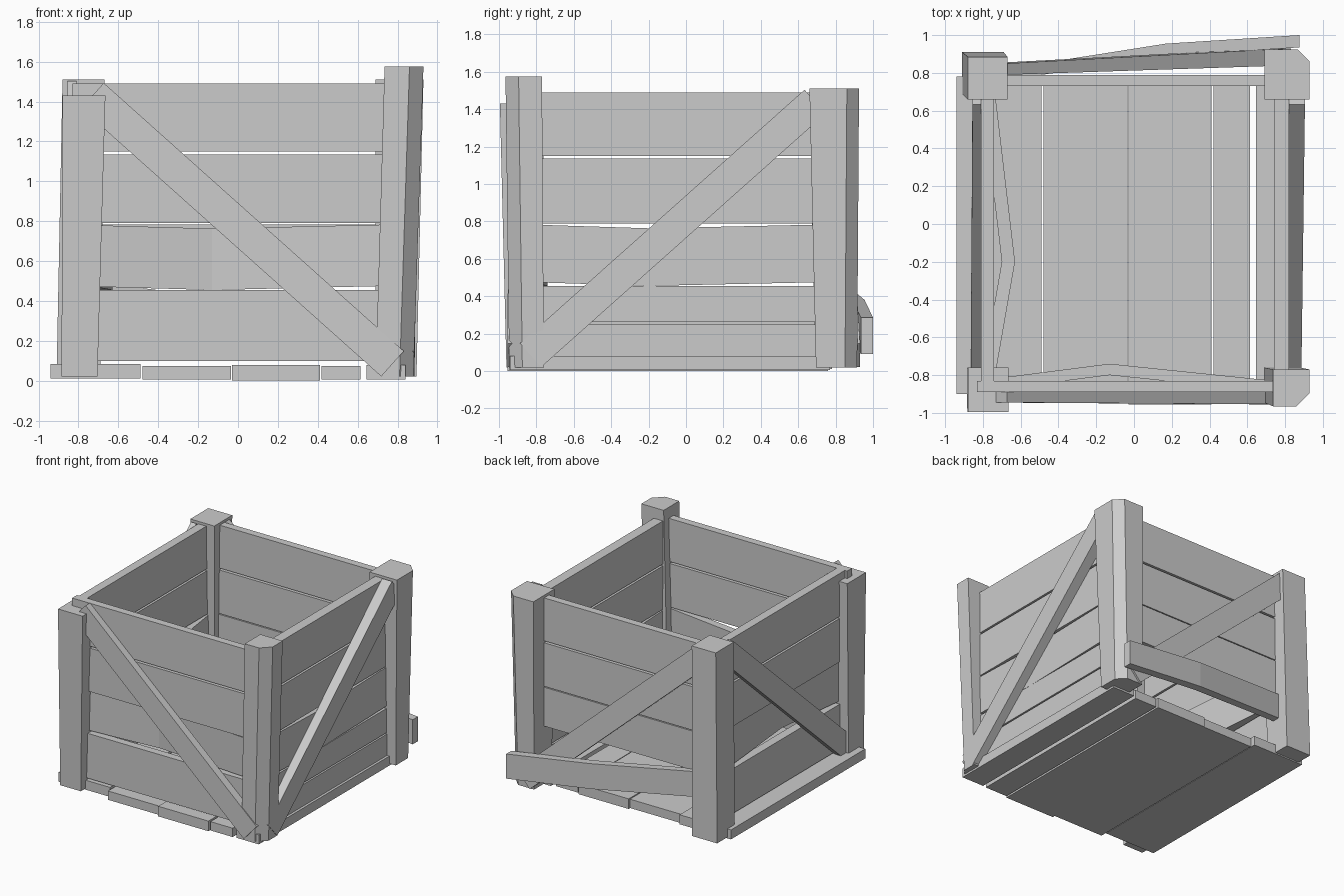
import bpy
import bmesh
from mathutils import Vector

cube = bpy.data.objects.get("Cube")
if cube:
    bpy.data.objects.remove(cube, do_unlink=True)

wood = bpy.data.materials.new("plain_grey_wood")
wood.use_nodes = True
GREY = (0.6, 0.6, 0.6, 1)
wood.diffuse_color = GREY
wood.node_tree.nodes["Principled BSDF"].inputs["Base Color"].default_value = GREY


def loft(name, rings):
    """Skin equal point rings into a capped solid."""
    bm = bmesh.new()
    loops = [[bm.verts.new(p) for p in ring] for ring in rings]
    n = len(loops[0])
    for a, b in zip(loops, loops[1:]):
        for i in range(n):
            j = (i + 1) % n
            bm.faces.new((a[i], a[j], b[j], b[i]))
    bm.faces.new(loops[0][::-1])
    bm.faces.new(loops[-1])
    bmesh.ops.recalc_face_normals(bm, faces=bm.faces)
    mesh = bpy.data.meshes.new(name)
    bm.to_mesh(mesh)
    bm.free()
    mesh.materials.append(wood)
    obj = bpy.data.objects.new(name, mesh)
    bpy.context.collection.objects.link(obj)


def place(axis, t, d, z):
    """Point at t along a wall, d across it."""
    return Vector((t, d, z) if axis == "x" else (d, t, z))


def board(name, axis, stations):
    """Each station: along, near side, far side, bottom, top."""
    loft(name, [[place(axis, t, a, lo), place(axis, t, b, lo),
                 place(axis, t, b, hi), place(axis, t, a, hi)]
                for t, a, b, lo, hi in stations])


def brace(name, axis, start, end, width=0.17):
    """Diagonal plank; start and end: along, height, near side, far side."""
    run, rise = end[0] - start[0], end[1] - start[1]
    length = (run * run + rise * rise) ** 0.5
    u, w = -rise / length * width / 2, run / length * width / 2
    loft(name, [[place(axis, t - u, a, z - w), place(axis, t - u, b, z - w),
                 place(axis, t + u, b, z + w), place(axis, t + u, a, z + w)]
                for t, z, a, b in (start, end)])


def post(name, bottom, top, chamfer=0):
    """Leaning post; bottom and top: inner x, outer x, inner y, outer y, z."""
    rings = []
    for xi, xo, yi, yo, z in (bottom, top):
        cx = chamfer if xo > 0 else -chamfer
        cy = chamfer if yo > 0 else -chamfer
        corner = [(xo, yo - cy), (xo - cx, yo)] if chamfer else [(xo, yo)]
        rings.append([Vector((x, y, z)) for x, y in
                      [(xi, yi), (xo, yi)] + corner + [(xi, yo)]])
    loft(name, rings)


# Corner posts
post("front_left_post", (0.69, 0.88, -0.76, -0.945, 0.02),
     (0.735, 0.93, -0.77, -0.965, 1.575), 0.07)
post("front_right_post", (-0.705, -0.885, -0.77, -0.96, 0.02),
     (-0.665, -0.88, -0.76, -0.995, 1.43))
post("back_left_post", (0.69, 0.895, 0.695, 0.915, 0.02),
     (0.69, 0.93, 0.66, 0.925, 1.51), 0.065)
post("back_right_post", (-0.69, -0.91, 0.69, 0.91, 0.02),
     (-0.67, -0.88, 0.66, 0.885, 1.51))

# Wall boards, upper two rows all round
ROWS = [("top", 1.15, 1.49), ("upper", 0.79, 1.135)]
WALLS = [("front", "x", -0.83, 0.74, -0.89, -0.83),
         ("back", "x", -0.78, 0.75, 0.73, 0.79),
         ("left", "y", -0.83, 0.73, 0.74, 0.82),
         ("right", "y", -0.83, 0.73, -0.81, -0.74)]
BENDS = {"front": (-0.13, 0.09), "right": (-0.2, 0.11), "left": (-0.2, 0)}
for side, axis, t0, t1, a, b in WALLS:
    for row, lo, hi in ROWS:
        board(f"{side}_{row}_board", axis, [(t0, a, b, lo, hi), (t1, a, b, lo, hi)])
    # Warped third row
    lo, hi = 0.475, 0.783
    stations = [(t0, a, b, lo, hi), (t1, a, b, lo, hi)]
    if side in BENDS:
        mid, push = BENDS[side]
        stations.insert(1, (mid, a + push, b + push, lo - 0.02, hi - 0.02))
    board(f"{side}_warped_board", axis, stations)
    # Bottom row, missing at the back and split on the left
    bottom = {"back": [], "left": [(0.07, 0.25), (0.262, 0.455)]}.get(side, [(0.1, 0.455)])
    for i, (lo, hi) in enumerate(bottom):
        board(f"{side}_bottom_board_{i + 1}", axis,
              [(t0, a, b, lo, hi), (t1, a, b, lo, hi)])

# Diagonal braces
brace("front_brace", "x", (-0.73, 1.43, -0.945, -0.89), (0.775, 0.085, -0.955, -0.89))
brace("back_brace", "x", (-0.73, 1.43, 0.79, 0.85), (0.775, 0.085, 0.84, 0.93))
brace("left_brace", "y", (-0.83, 0.085, 0.82, 0.885), (0.69, 1.44, 0.82, 0.905))
brace("right_brace", "y", (-0.83, 0.085, -0.865, -0.81), (0.69, 1.44, -0.855, -0.81))

# Loose board hanging off the back
board("loose_board", "x", [(-0.75, 0.75, 0.81, 0.3, 0.5),
                           (0.17, 0.89, 0.955, 0.18, 0.38),
                           (0.875, 0.935, 1.0, 0.09, 0.285)])

# Floor planks
PLANKS = [(-0.94, -0.49, 0.01, 0.085, -0.9, 0.78),
          (-0.48, -0.035, 0.005, 0.075, -0.94, 0.75),
          (-0.03, 0.41, 0.0, 0.08, -0.955, 0.76),
          (0.42, 0.615, 0.005, 0.075, -0.945, 0.75),
          (0.645, 0.84, 0.005, 0.08, -0.94, 0.77)]
for i, (x0, x1, lo, hi, y0, y1) in enumerate(PLANKS):
    board(f"floor_plank_{i + 1}", "y", [(y0, x0, x1, lo, hi), (y1, x0, x1, lo, hi)])
